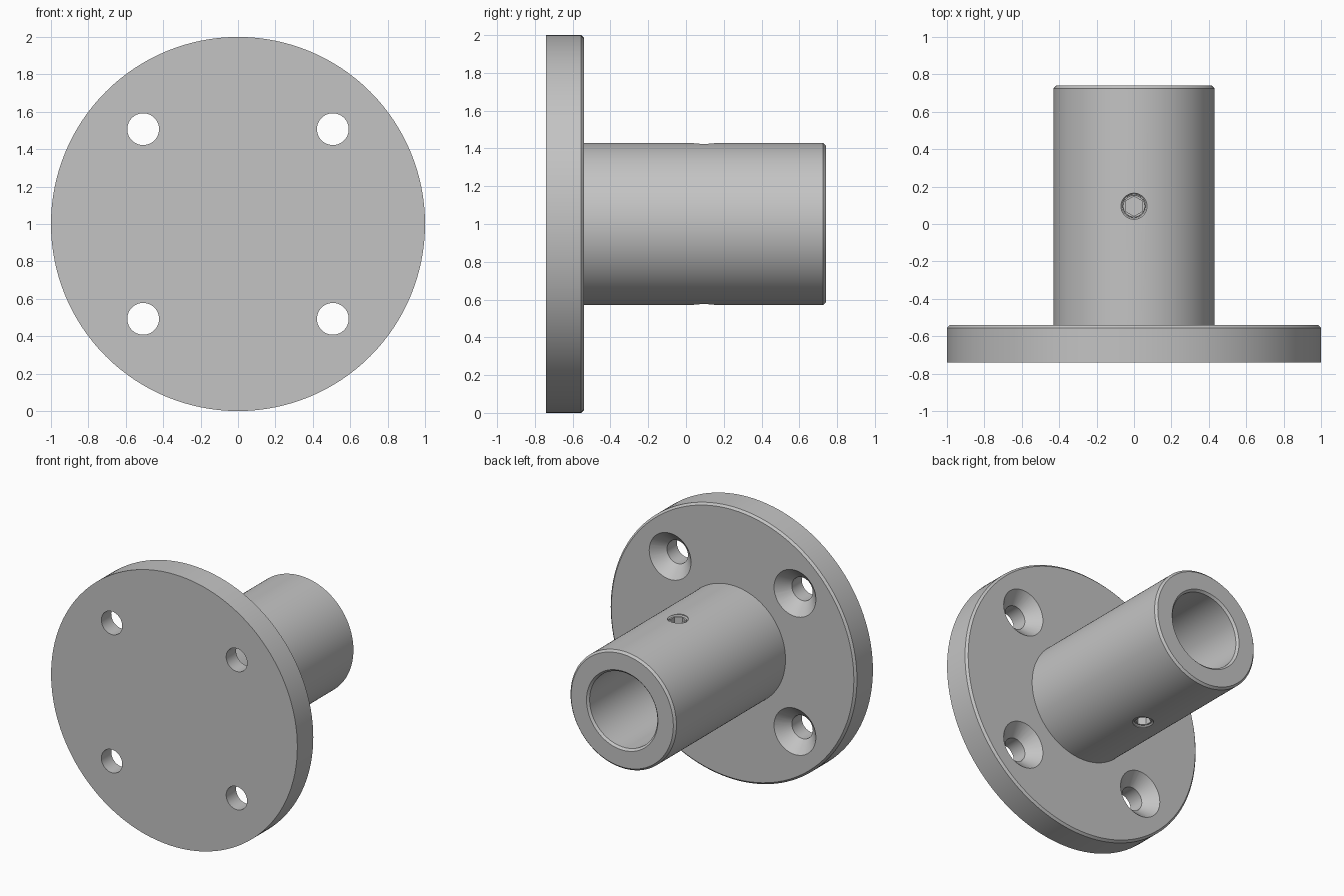
import bpy, bmesh
from math import sin, cos, pi, radians

if "Cube" in bpy.data.objects:
    bpy.data.objects.remove(bpy.data.objects["Cube"], do_unlink=True)

# Single plain metal colour
steel = bpy.data.materials.new("grey_steel")
steel.use_nodes = True
steel.diffuse_color = (0.55, 0.55, 0.55, 1)
steel.node_tree.nodes["Principled BSDF"].inputs["Base Color"].default_value = (0.55, 0.55, 0.55, 1)


def lathe(name, profile, sides, location=(0, 0, 1), tilt=0):
    """Turn (radius, y) points around the local y axis; both ends are capped."""
    bm = bmesh.new()
    rings = [[bm.verts.new((r * sin(2 * pi * i / sides), y, r * cos(2 * pi * i / sides)))
              for i in range(sides)] for r, y in profile]
    for a, b in zip(rings, rings[1:]):
        for i in range(sides):
            j = (i + 1) % sides
            bm.faces.new((a[i], a[j], b[j], b[i]))
    bm.faces.new(rings[0])
    bm.faces.new(rings[-1])
    bmesh.ops.recalc_face_normals(bm, faces=bm.faces)
    mesh = bpy.data.meshes.new(name)
    bm.to_mesh(mesh)
    bm.free()
    mesh.materials.append(steel)
    obj = bpy.data.objects.new(name, mesh)
    bpy.context.collection.objects.link(obj)
    obj.location = location
    obj.rotation_euler.x = radians(tilt)
    return obj


def activate(obj):
    bpy.ops.object.select_all(action='DESELECT')
    obj.select_set(True)
    bpy.context.view_layer.objects.active = obj


def cut(target, cutter):
    cutter.hide_render = True
    mod = target.modifiers.new("cut", 'BOOLEAN')
    mod.operation = 'DIFFERENCE'
    mod.solver = 'EXACT'
    mod.object = cutter
    activate(target)
    bpy.ops.object.modifier_apply(modifier=mod.name)
    bpy.data.objects.remove(cutter, do_unlink=True)


def smooth(obj):
    activate(obj)
    bpy.ops.object.shade_smooth_by_angle(angle=radians(25))


# Flange and sleeve turned as one body, with a blind bore from the back
FRONT, STEP, BACK = -0.74, -0.54, 0.74
body = lathe("flanged_sleeve", [
    (1.0, FRONT), (1.0, STEP - 0.015), (0.985, STEP),
    (0.43, STEP), (0.43, BACK - 0.015), (0.415, BACK),
    (0.29, BACK), (0.275, BACK - 0.015), (0.275, STEP)], 128)

# Four countersunk mounting holes
for x in (-0.507, 0.507):
    for z in (0.493, 1.507):
        cut(body, lathe("hole_cutter", [
            (0.085, FRONT - 0.1), (0.085, STEP - 0.085),
            (0.17, STEP), (0.17, STEP + 0.05)], 48, (x, 0, z)))

# Threaded cross holes, above and below, each with a hex socket set screw
for side, tilt in (("top", 90), ("bottom", -90)):
    place = ((0, 0.095, 1), tilt)
    cut(body, lathe("cross_hole_cutter", [
        (0.062, 0.15), (0.062, 0.415), (0.07, 0.423), (0.07, 0.5)], 40, *place))
    screw = lathe(side + "_set_screw", [
        (0.045, 0.28), (0.061, 0.296), (0.061, 0.413), (0.058, 0.418)], 40, *place)
    cut(screw, lathe("socket_cutter", [(0.053, 0.35), (0.053, 0.5)], 6, *place))
    smooth(screw)

smooth(body)
